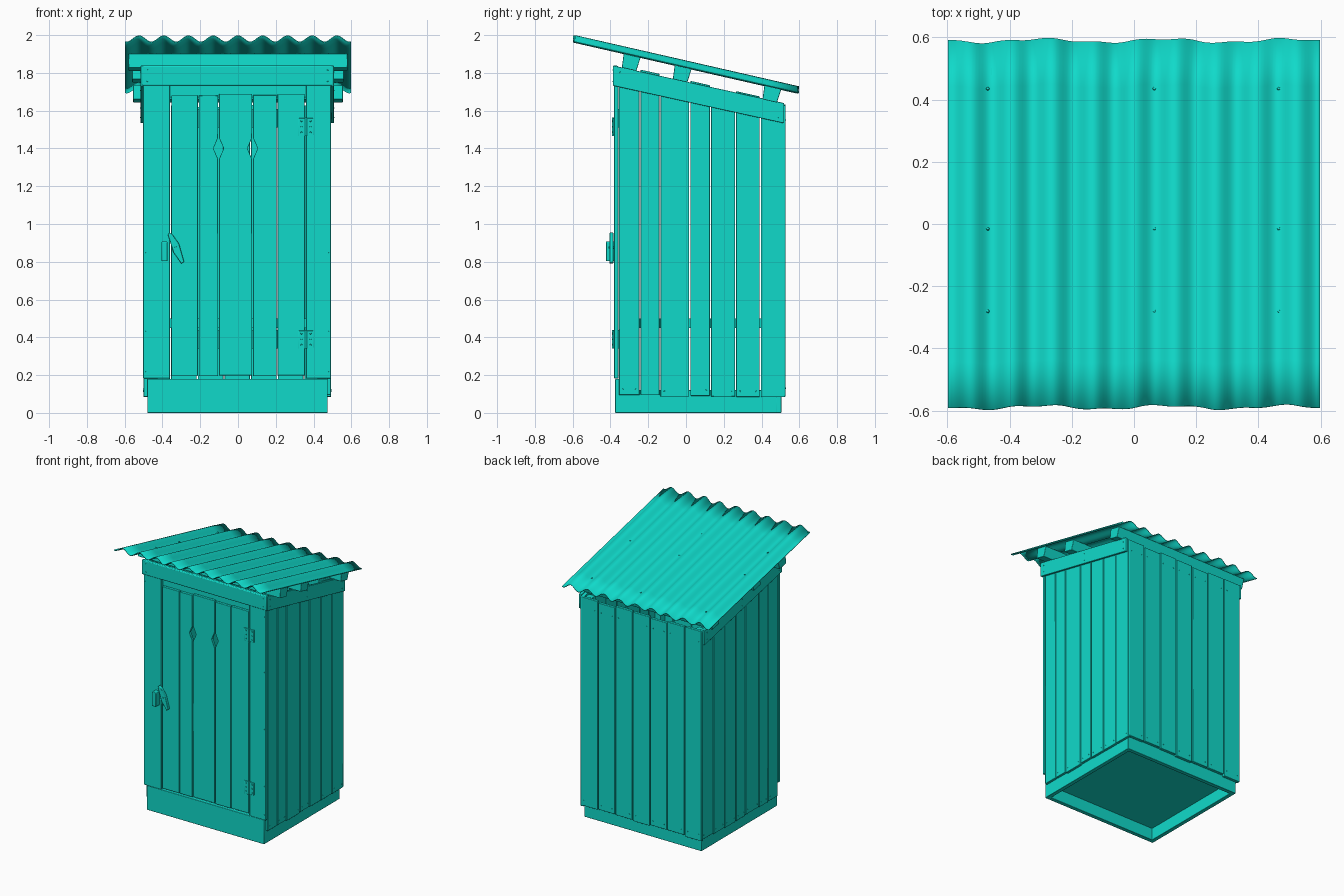
import bpy, bmesh, math, random
from mathutils import Matrix, Vector

random.seed(4)
if "Cube" in bpy.data.objects:
    bpy.data.objects.remove(bpy.data.objects["Cube"])

teal = bpy.data.materials.new("teal_paint")
teal.use_nodes = True
COLOUR = (0.005, 0.70, 0.59, 1)
teal.diffuse_color = COLOUR
teal.node_tree.nodes["Principled BSDF"].inputs["Base Color"].default_value = COLOUR

SLOPE = 0.225


def roof_z(y):
    """Height of the middle of the roof sheet."""
    return 1.98 - SLOPE * (y + 0.6)


def finish(name, bm, bevel=0.0):
    bmesh.ops.recalc_face_normals(bm, faces=bm.faces)
    mesh = bpy.data.meshes.new(name)
    bm.to_mesh(mesh)
    bm.free()
    mesh.materials.append(teal)
    obj = bpy.data.objects.new(name, mesh)
    bpy.context.collection.objects.link(obj)
    if bevel:
        mod = obj.modifiers.new("soft_edges", "BEVEL")
        mod.width = bevel
        mod.segments = 2
    bpy.ops.object.select_all(action="DESELECT")
    obj.select_set(True)
    bpy.context.view_layer.objects.active = obj
    bpy.ops.object.shade_smooth_by_angle(angle=math.radians(40))
    return obj


def prism(name, points, axis, lo, hi, bevel=0.003):
    """Extrude a profile: (y, z) points along x, or (x, z) points along y."""
    bm = bmesh.new()
    place = (lambda p: (lo, p[0], p[1])) if axis == "x" else (lambda p: (p[0], lo, p[1]))
    face = bm.faces.new([bm.verts.new(place(p)) for p in points])
    out = bmesh.ops.extrude_face_region(bm, geom=[face])
    step = Vector((hi - lo, 0, 0)) if axis == "x" else Vector((0, hi - lo, 0))
    moved = [g for g in out["geom"] if isinstance(g, bmesh.types.BMVert)]
    bmesh.ops.translate(bm, vec=step, verts=moved)
    return finish(name, bm, bevel)


def box(name, x, y, z, bevel=0.003):
    rect = [(x[0], z[0]), (x[1], z[0]), (x[1], z[1]), (x[0], z[1])]
    return prism(name, rect, "y", y[0], y[1], bevel)


def studs(name, spots, normal, radius=0.004, height=0.004):
    """Small nail heads gathered into one object."""
    bm = bmesh.new()
    turn = Vector((0, 0, 1)).rotation_difference(Vector(normal)).to_matrix().to_4x4()
    for spot in spots:
        bmesh.ops.create_cone(bm, cap_ends=True, segments=8, radius1=radius,
                              radius2=radius * 0.7, depth=height,
                              matrix=Matrix.Translation(spot) @ turn)
    return finish(name, bm)


# Base frame and floor
box("front_plinth", (-0.48, 0.475), (-0.375, -0.345), (0, 0.18))
box("back_skid", (-0.48, 0.475), (0.475, 0.505), (0, 0.12))
for side, x in (("right", (-0.48, -0.45)), ("left", (0.445, 0.475))):
    box(side + "_skid", x, (-0.35, 0.48), (0, 0.12))
box("floor", (-0.46, 0.46), (-0.35, 0.49), (0.09, 0.115), 0)

# Side walls: boards with sloping tops
side_edges = [-0.358, -0.243, -0.138, 0.02, 0.13, 0.263, 0.393, 0.528]
for side, x0, x1 in (("right", -0.5, -0.478), ("left", 0.47, 0.492)):
    nails = []
    for i, (a, b) in enumerate(zip(side_edges, side_edges[1:])):
        a, b = a + 0.003, b - 0.003
        low = 0.09 + random.uniform(-0.008, 0.008)
        gap = 0.10 - (0.018 if i in (1, 3, 5) else 0)
        prism(f"{side}_wall_board_{i + 1}",
              [(a, low), (b, low), (b, roof_z(b) - gap), (a, roof_z(a) - gap)], "x", x0, x1)
        nails += [(x0 if x0 < 0 else x1, y, low + 0.03) for y in (a + 0.02, b - 0.02)]
    studs(side + "_wall_nails", nails, (1 if x0 > 0 else -1, 0, 0))
    # Sloping trim along the wall top
    t0, t1 = (x0 - 0.016, x0) if x0 < 0 else (x1, x1 + 0.016)
    a, b = -0.385, 0.52
    prism(side + "_top_trim", [(a, roof_z(a) - 0.2), (b, roof_z(b) - 0.195),
                               (b, roof_z(b) - 0.088), (a, roof_z(a) - 0.093)], "x", t0, t1)
    outer = t0 if x0 < 0 else t1
    studs(side + "_trim_nails", [(outer, y, roof_z(y) - d) for y in (-0.35, 0.08, 0.49)
                                 for d in (0.12, 0.17)], (1 if x0 > 0 else -1, 0, 0))

# Back wall
back_edges = [-0.498 + 0.988 * i / 7 for i in range(8)]
for i, (a, b) in enumerate(zip(back_edges, back_edges[1:])):
    low = 0.09 + random.uniform(-0.008, 0.008)
    box(f"back_wall_board_{i + 1}", (a + 0.003, b - 0.003), (0.506, 0.528),
        (low, 1.625 + random.uniform(-0.008, 0.008)))
studs("back_wall_nails", [(e + d, 0.528, z) for e in back_edges[:-1] for d in (0.025, 0.115)
                          for z in (0.13, 1.55)], (0, 1, 0))

# Inner posts and rails
for side, x in (("right", (-0.475, -0.425)), ("left", (0.42, 0.468))):
    for end, y in (("front", (-0.355, -0.305)), ("back", (0.455, 0.503))):
        box(f"{side}_{end}_post", x, y, (0.1, roof_z(y[1]) - 0.11), 0)
    box(side + "_rail", x, (-0.31, 0.46), (0.45, 0.5), 0)
box("back_rail", (-0.43, 0.43), (0.465, 0.503), (0.45, 0.5), 0)

# Front face boards, lintel and header
box("front_board_right", (-0.502, -0.36), (-0.38, -0.358), (0.182, 1.735))
box("front_board_left", (0.36, 0.492), (-0.38, -0.358), (0.182, 1.735))
box("lintel", (-0.43, 0.43), (-0.355, -0.32), (1.67, 1.82))
box("front_header", (-0.508, 0.503), (-0.387, -0.36), (1.732, 1.838), 0.006)
studs("front_nails", [(x, -0.38, z) for x in (-0.49, 0.482) for z in (0.22, 0.43, 0.85, 1.27, 1.68)],
      (0, -1, 0))
studs("header_nails", [(x, -0.387, z) for x in (-0.48, 0.475) for z in (1.755, 1.815)], (0, -1, 0))

# Door: boards notched so that neighbours leave diamond openings
door_edges = [-0.355, -0.21, -0.103, 0.077, 0.207, 0.355]
HOLES = (door_edges[2], door_edges[3])


def notch(edge, x, inward, heights):
    if edge not in HOLES:
        return []
    tip = edge + inward * 0.027
    return [(x, heights[0]), (tip, 1.4), (x, heights[1])]


for i, (a, b) in enumerate(zip(door_edges, door_edges[1:])):
    l, r = a + 0.003, b - 0.003
    low, top = 0.195 + random.uniform(-0.004, 0.004), 1.685 + random.uniform(-0.006, 0.006)
    points = [(l, low), (r, low)] + notch(b, r, -1, (1.345, 1.455))
    points += [(r, top), (l, top)] + notch(a, l, 1, (1.455, 1.345))
    prism(f"door_board_{i + 1}", points, "y", -0.38, -0.36, 0.002)
for word, z in (("lower", 0.39), ("upper", 1.56)):
    box(f"door_{word}_batten", (-0.33, 0.33), (-0.36, -0.335), (z - 0.05, z + 0.05))

# Hinges
for word, z in (("lower", 0.39), ("upper", 1.515)):
    box(word + "_hinge_frame_leaf", (0.364, 0.4), (-0.387, -0.379), (z - 0.045, z + 0.045), 0.002)
    box(word + "_hinge_door_leaf", (0.32, 0.356), (-0.387, -0.379), (z - 0.05, z + 0.045), 0.002)
    bm = bmesh.new()
    bmesh.ops.create_cone(bm, cap_ends=True, segments=12, radius1=0.006, radius2=0.006,
                          depth=0.1, matrix=Matrix.Translation((0.36, -0.386, z)))
    finish(word + "_hinge_pin", bm)
    studs(word + "_hinge_screws", [(x, -0.388, z + d) for x in (0.336, 0.384)
                                   for d in (-0.03, 0, 0.03)], (0, -1, 0), 0.005)

# Wooden turn latch with its keeper and pivot
box("latch_keeper", (-0.405, -0.373), (-0.424, -0.379), (0.803, 0.907), 0.004)
prism("latch_handle", [(-0.372, 0.945), (-0.362, 0.955), (-0.347, 0.945), (-0.312, 0.895),
                       (-0.285, 0.8), (-0.3, 0.79), (-0.342, 0.85)], "y", -0.405, -0.385, 0.003)
studs("latch_pivot", [(-0.33, -0.394, 0.875)], (0, -1, 0), 0.008, 0.03)

# Roof beams lying along the slope
along, up = Vector((1, -SLOPE)).normalized(), Vector((SLOPE, 1)).normalized()
for word, y, half in (("front", -0.285, 0.58), ("middle", -0.015, 0.56), ("back", 0.46, 0.555)):
    top = Vector((y, roof_z(y) - 0.017))
    points = [top + along * s * 0.046 - up * d for s, d in ((-1, 0), (1, 0), (0.85, 0.075), (-0.85, 0.075))]
    prism(word + "_roof_beam", points, "x", -half, half)

# Corrugated roof sheet
PERIOD = 0.131


def wave(x):
    return 0.0165 * math.cos(math.tau * x / PERIOD)


bm = bmesh.new()
bmesh.ops.create_grid(bm, x_segments=120, y_segments=8, size=0.598)
for v in bm.verts:
    x, y = v.co.x, v.co.y
    v.co.y = y * 0.985 + 0.006 * math.sin(16 * x) + 0.003 * math.sin(43 * x + y)
    v.co.z = roof_z(y) + wave(x)
sheet = finish("corrugated_roof", bm)
solid = sheet.modifiers.new("sheet_thickness", "SOLIDIFY")
solid.thickness = 0.005
solid.offset = 0

# Roof screws
studs("roof_screws", [(x, y, roof_z(y) + wave(x) + 0.004) for x in (-0.47, 0.065, 0.465)
                      for y in (-0.28, -0.015, 0.435)], (0, SLOPE, 1), 0.006, 0.006)
